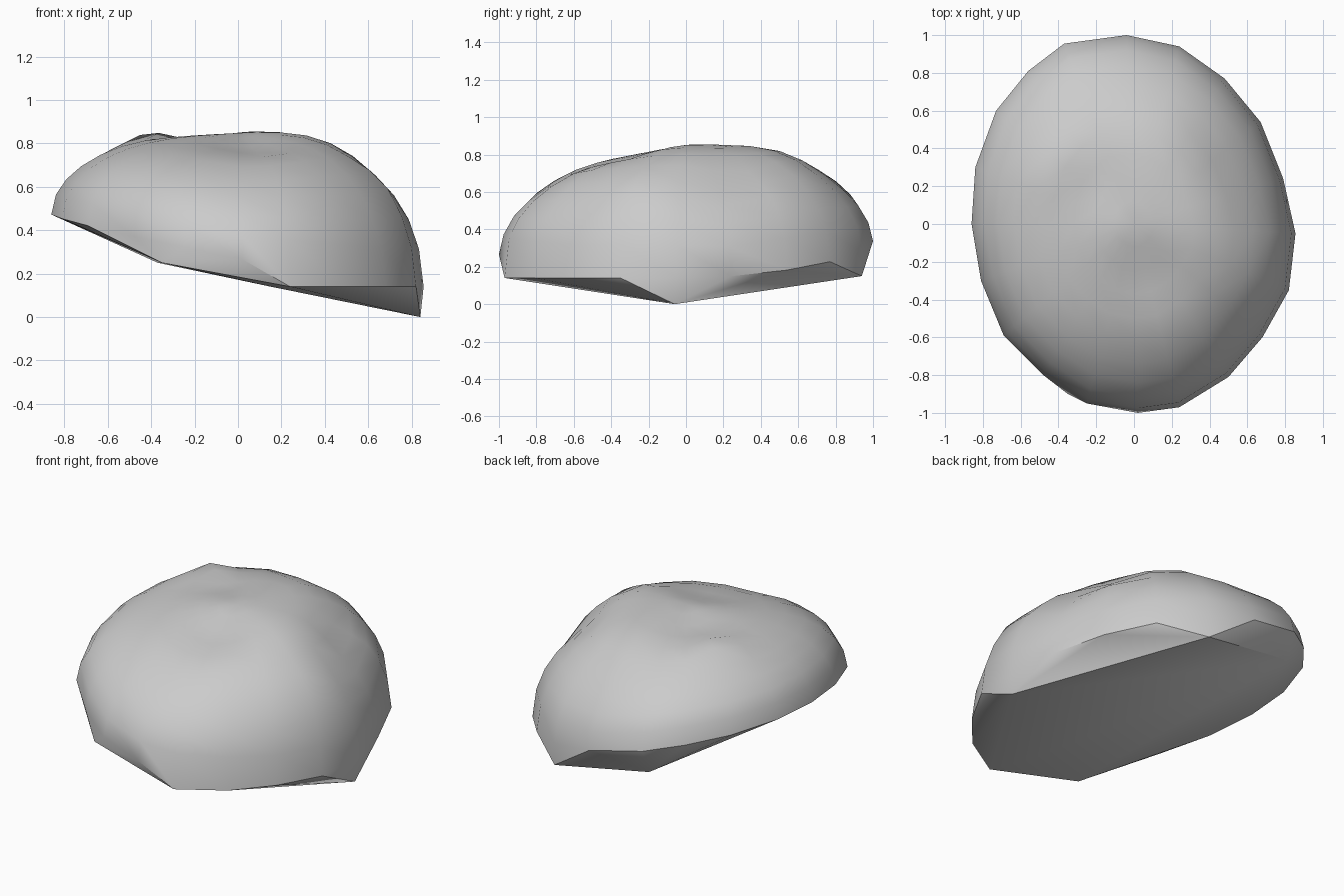
import bpy, bmesh, math

if "Cube" in bpy.data.objects:
    bpy.data.objects.remove(bpy.data.objects["Cube"])

# Plan outline of the boulder (top view)
outline = [(-.04, 1), (.24, .94), (.48, .77), (.67, .54), (.79, .24), (.855, -.05),
           (.82, -.35), (.68, -.6), (.5, -.81), (.24, -.97), (.02, -1), (-.25, -.95),
           (-.48, -.8), (-.69, -.59), (-.81, -.3), (-.86, 0), (-.84, .3), (-.73, .6),
           (-.56, .81), (-.37, .955)]
# Corners of the slanted flat underside
underside = [(.84, -.06, 0), (.24, .94, .15), (-.37, .89, .25), (-.35, -.9, .25), (.15, -.77, .14)]
# Dents and bumps: x, y, radius, height
dents = [(.62, .2, .13, -.04), (.44, .38, .08, -.05), (.52, .2, .08, -.02), (.68, .05, .08, -.04),
         (.73, -.2, .13, .08), (.4, -.05, .25, .02), (.5, .6, .2, .015),
         (-.2, .22, .2, -.035), (.06, -.3, .22, -.065), (-.44, .32, .13, .065),
         (.1, .5, .25, .025), (0, -.75, .3, -.06), (-.05, .88, .25, -.03), (-.3, -.3, .25, -.02)]


def base_z(x, y):
    return .3 - .2 * x + .03 * y


def rim_z(x, y):
    # the front right part of the rim drops to a level edge
    return .14 if x > .2 and y < 0 else base_z(x, y)


def dome_z(x, y, rx, ry, r):
    base = base_z(rx, ry)
    z = base + (.86 - base) * math.sqrt(max(0, 1 - r ** 2.3))
    for dx, dy, rad, h in dents:
        z += h * math.exp(-((x - dx) ** 2 + (y - dy) ** 2) / rad ** 2)
    return z


bm = bmesh.new()
rim = [bm.verts.new((x, y, rim_z(x, y))) for x, y in outline]
n = len(rim)

# Upper dome: shrinking rings over the rim
prev = rim
for r in (.975, .92, .84, .74, .62, .5, .37, .24, .12):
    ring = [bm.verts.new((x * r, y * r, dome_z(x * r, y * r, x, y, r))) for x, y in outline]
    for i in range(n):
        j = (i + 1) % n
        bm.faces.new((prev[i], ring[i], ring[j], prev[j]))
    prev = ring
top = bm.verts.new((0, 0, dome_z(0, 0, 0, 0, 0)))
for i in range(n):
    bm.faces.new((prev[i], top, prev[(i + 1) % n]))

# Underside: hull from the rim to the flat base, open at the top
hull = bmesh.new()
for p in [v.co for v in rim] + underside:
    hull.verts.new(p)
bmesh.ops.convex_hull(hull, input=hull.verts)
hull.normal_update()
bmesh.ops.delete(hull, geom=[f for f in hull.faces if f.normal.z > .3], context='FACES_ONLY')
bmesh.ops.delete(hull, geom=[v for v in hull.verts if not v.link_faces], context='VERTS')
part = bpy.data.meshes.new("underside")
hull.to_mesh(part)
hull.free()
bm.from_mesh(part)
bpy.data.meshes.remove(part)

bmesh.ops.remove_doubles(bm, verts=bm.verts, dist=.001)
bmesh.ops.recalc_face_normals(bm, faces=bm.faces)
mesh = bpy.data.meshes.new("boulder")
bm.to_mesh(mesh)
bm.free()
rock = bpy.data.objects.new("boulder", mesh)
bpy.context.collection.objects.link(rock)
bpy.context.view_layer.objects.active = rock
rock.select_set(True)
bpy.ops.object.shade_smooth_by_angle(angle=math.radians(32))
